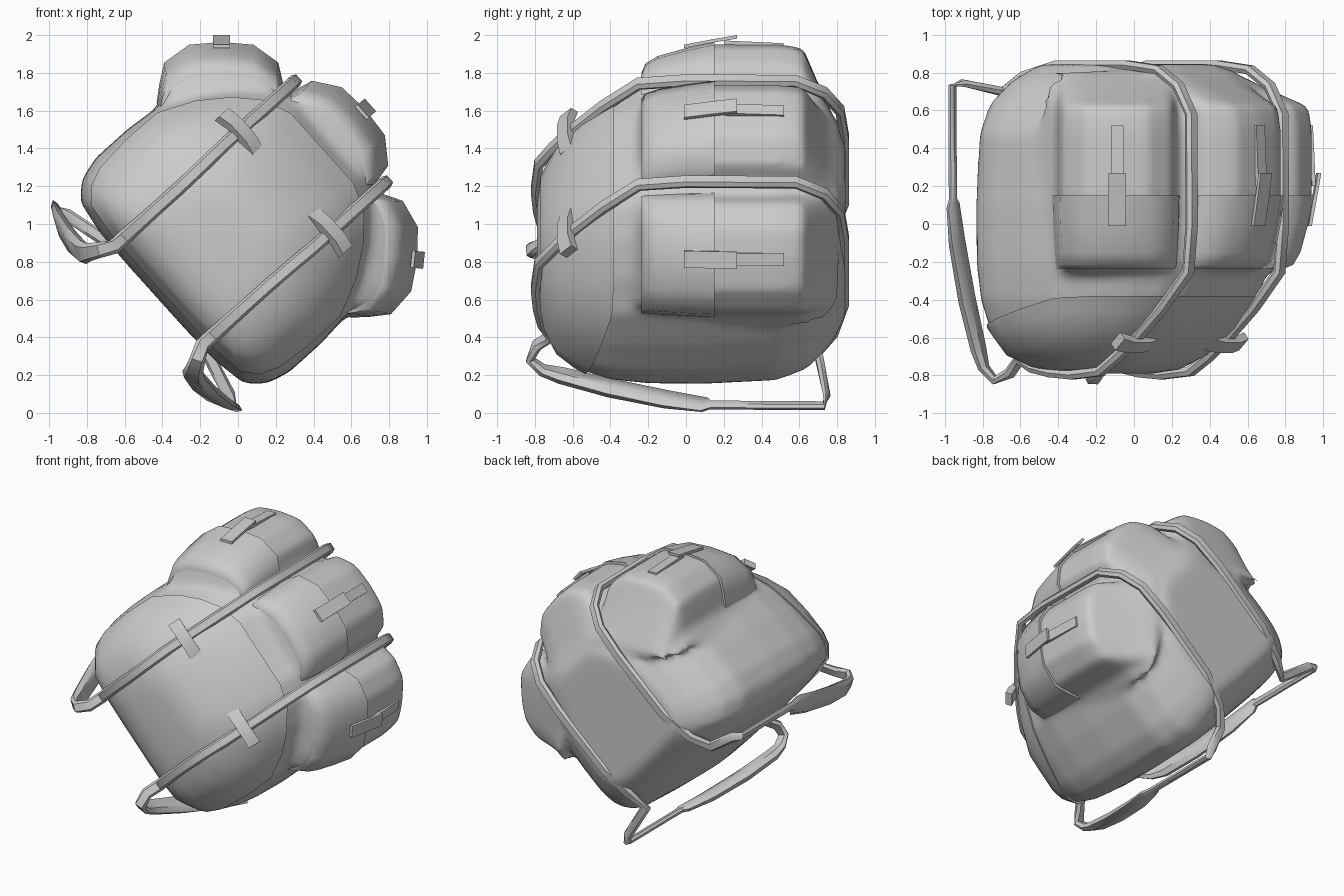
import bpy, bmesh, math
from mathutils import Vector

cube = bpy.data.objects.get("Cube")
if cube:
    bpy.data.objects.remove(cube, do_unlink=True)

grey = bpy.data.materials.new("plain grey")
grey.use_nodes = True
grey.diffuse_color = (0.6, 0.6, 0.6, 1)
grey.node_tree.nodes["Principled BSDF"].inputs["Base Color"].default_value = (0.6, 0.6, 0.6, 1)

# The bag lies tilted: u = depth (pockets outward), v = width, y = height
TILT = math.radians(42)
C, S = math.cos(TILT), math.sin(TILT)


def place(u, v, y):
    return Vector((C * u - S * v, y, 1 + S * u + C * v))


def loft(name, rings, loop=False, caps=(True, True), angle=40):
    """Skin a list of closed rings given as (u, v, y) points."""
    bm = bmesh.new()
    rows = [[bm.verts.new(place(*p)) for p in ring] for ring in rings]
    n = len(rows[0])
    pairs = list(zip(rows, rows[1:])) + ([(rows[-1], rows[0])] if loop else [])
    for a, b in pairs:
        for i in range(n):
            j = (i + 1) % n
            bm.faces.new((a[i], a[j], b[j], b[i]))
    if not loop:
        for row, cap in ((rows[0], caps[0]), (rows[-1], caps[1])):
            if cap:
                bm.faces.new(row)
    bmesh.ops.recalc_face_normals(bm, faces=bm.faces[:])
    mesh = bpy.data.meshes.new(name)
    bm.to_mesh(mesh)
    bm.free()
    mesh.materials.append(grey)
    ob = bpy.data.objects.new(name, mesh)
    bpy.context.collection.objects.link(ob)
    bpy.ops.object.select_all(action='DESELECT')
    ob.select_set(True)
    bpy.context.view_layer.objects.active = ob
    bpy.ops.object.shade_smooth_by_angle(angle=math.radians(angle))
    return ob


def lerp_table(table, y):
    if y <= table[0][0]:
        return table[0][1:]
    for a, b in zip(table, table[1:]):
        if y <= b[0]:
            t = (y - a[0]) / (b[0] - a[0])
            return [p + (q - p) * t for p, q in zip(a[1:], b[1:])]
    return table[-1][1:]


# Body: height, back depth, front depth, half width
BODY = [(-.78, -.25, .02, .22), (-.76, -.38, .13, .40), (-.69, -.48, .26, .56),
        (-.56, -.53, .43, .68), (-.40, -.565, .58, .735), (-.20, -.58, .68, .76),
        (.10, -.58, .70, .765), (.48, -.57, .70, .745), (.64, -.54, .66, .68),
        (.76, -.47, .56, .56), (.845, -.37, .42, .42)]
# Half section: fraction of depth, fraction of half width
HALF = [(0, .30), (.005, .6), (.03, .85), (.10, .955), (.20, 1), (.38, 1), (.56, .97),
        (.72, .85), (.85, .70), (.95, .53), (1, .33)]
SECTION = [(0, 0)] + HALF + [(1, 0)] + [(t, -s) for t, s in reversed(HALF)]


def body_point(y, t, s, grow=0.0):
    back, front, half = lerp_table(BODY, y)
    mid, dep = (back + front) / 2, (front - back) / 2 + grow
    return (mid + (2 * t - 1) * dep, s * (half + grow), y)


body = loft("bag_body", [[body_point(r[0], t, s) for t, s in SECTION] for r in BODY])


# Top flap: thin shell whose hem dips lower at the front
def flap_point(f, t, s):
    hem = -.56 + .18 * min(1, t / .6)
    y = -.78 + f * (hem + .78)
    u, v, _ = body_point(y, t, s, .010)
    return (u, v, y - .010 * (1 - f))


FLAP = [0, .05, .14, .24, .40, .58, .80, 1]
rings = [[flap_point(f, t, s) for t, s in SECTION] for f in FLAP]
hem = [body_point(p[2], t, s, -.02) for p, (t, s) in zip(rings[-1], SECTION)]
loft("top_flap", rings + [hem], caps=(True, False))

# Pockets: height, width scale, bulge scale (ends sink into the body)
POCKET = [(-.34, .92, .05), (-.27, .92, .42), (-.22, .92, .74), (-.15, .93, .83), (.0, .95, .92),
          (.14, .96, .99), (.50, .96, .99), (.62, .95, .95), (.69, .93, .60),
          (.75, .90, .32), (.82, .85, .0)]
PROFILE = [(-.38, -.10), (-.33, .02), (-.325, .13), (-.30, .24), (-.17, .335), (0, .35),
           (.17, .335), (.30, .24), (.325, .13), (.34, .04), (.42, -.05)]
pockets = []


def make_pocket(side, base_u, base_v, degrees):
    turn = 1 if degrees >= 0 else -1
    ca, sa = math.cos(math.radians(degrees)), math.sin(math.radians(degrees))

    def at(w, h, y):
        w *= turn
        return (base_u + ca * h - sa * w, base_v + sa * h + ca * w, y)

    def ring(y, profile, grow=0.0):
        ws, hs = lerp_table(POCKET, y)
        return [at(w * ws * (1 + 4 * grow), h * hs - .12 * (1 - hs) + (grow if h > .1 else 0), y)
                for w, h in profile]

    pockets.append(loft(side + "_pocket", [ring(r[0], PROFILE) for r in POCKET]))
    # overlapping pocket lid
    rim = PROFILE[1:-1]
    lid = [ring(y, rim, .012) for y in (-.235, -.215, -.15, 0, .15)]
    loft(side + "_pocket_lid", lid + [ring(.15, rim, -.015)], caps=(True, False), angle=60)

    # two-piece fastening tab
    def plate(name, half, thick, ends):
        loft(name, [[at(-half, h, y), at(half, h, y), at(half, h + thick, y),
                     at(-half, h + thick, y)] for y, h in ends], angle=30)

    plate(side + "_pocket_tab", .045, .018, [(-.01, .325), (.15, .355), (.27, .375)])
    plate(side + "_pocket_strap", .034, .02, [(.20, .345), (.36, .338), (.52, .33)])


make_pocket("front", .55, 0, 0)
make_pocket("left", .34, -.51, -48)
make_pocket("right", .34, .51, 48)

# Blend the pockets softly into the body
bpy.ops.object.select_all(action='DESELECT')
for ob in pockets + [body]:
    ob.select_set(True)
bpy.context.view_layer.objects.active = body
bpy.ops.object.join()
blend = body.modifiers.new("Blend", 'REMESH')
blend.mode = 'VOXEL'
blend.voxel_size = .025
blend.use_smooth_shade = True
soften = body.modifiers.new("Soften", 'SMOOTH')
soften.factor = .5
soften.iterations = 10

# Strap loop: u, y, v, half width, half thickness
STRAP = [(-.40, -.762, .35, .038, .026), (-.27, -.787, .35, .036, .026),
         (-.12, -.798, .35, .036, .026), (.08, -.780, .355, .036, .026),
         (.20, -.705, .36, .036, .026), (.32, -.620, .36, .036, .026),
         (.53, -.44, .36, .036, .026), (.71, -.25, .36, .036, .026),
         (.735, .0, .36, .036, .026), (.73, .58, .36, .036, .026),
         (.64, .73, .36, .036, .026), (.50, .815, .36, .036, .026),
         (.28, .84, .36, .036, .026), (-.22, .84, .36, .036, .026),
         (-.45, .78, .37, .036, .026), (-.58, .70, .40, .036, .024),
         (-.64, .745, .64, .034, .02), (-.67, .73, .69, .032, .018),
         (-.67, .45, .69, .032, .018), (-.67, .13, .685, .034, .018),
         (-.675, .10, .68, .080, .022), (-.70, -.10, .62, .085, .032),
         (-.715, -.40, .525, .080, .036), (-.71, -.66, .44, .068, .034),
         (-.69, -.76, .42, .050, .026), (-.64, -.825, .39, .042, .024),
         (-.57, -.79, .35, .040, .024), (-.50, -.715, .35, .040, .026)]


def make_strap(name, side):
    pts = [Vector((u, v, y)) for u, y, v, _, _ in STRAP]
    rings = []
    for i, p in enumerate(pts):
        tangent = (pts[(i + 1) % len(pts)] - pts[i - 1]).normalized()
        # shoulder pad is turned outward
        twist = min(.45, max(0, (-.57 - STRAP[i][0]) * 5))
        across = Vector((twist, 1, 0))
        across = (across - tangent * across.dot(tangent)).normalized()
        out = tangent.cross(across)
        hw, ht = STRAP[i][3:]
        ring = []
        for a, b in ((-1, 0), (-.65, .9), (.65, .9), (1, 0), (.65, -.9), (-.65, -.9)):
            q = p + across * a * hw + out * b * ht
            ring.append((q.x, side * q.y, q.z))
        rings.append(ring)
    loft(name, rings, loop=True, angle=50)


# Buckle: slightly pinched sleeve crossing the strap on the sloping flap
def make_buckle(name, side):
    along, out = Vector((.75, 0, .66)), Vector((.66, 0, -.75))
    rings = []
    for w, la, lift in ((-.135, .045, .0), (-.06, .042, .022), (.06, .042, .022), (.135, .045, .0)):
        mid = Vector((.325, side * .355 + w, -.62)) + out * lift
        rings.append([tuple(mid + along * a * la + out * b * .024)
                      for a, b in ((-1, -1), (1, -1), (1, 1), (-1, 1))])
    loft(name, rings, angle=30)


for label, side in (("right", 1), ("left", -1)):
    make_strap(label + "_shoulder_strap", side)
    make_buckle(label + "_buckle", side)
